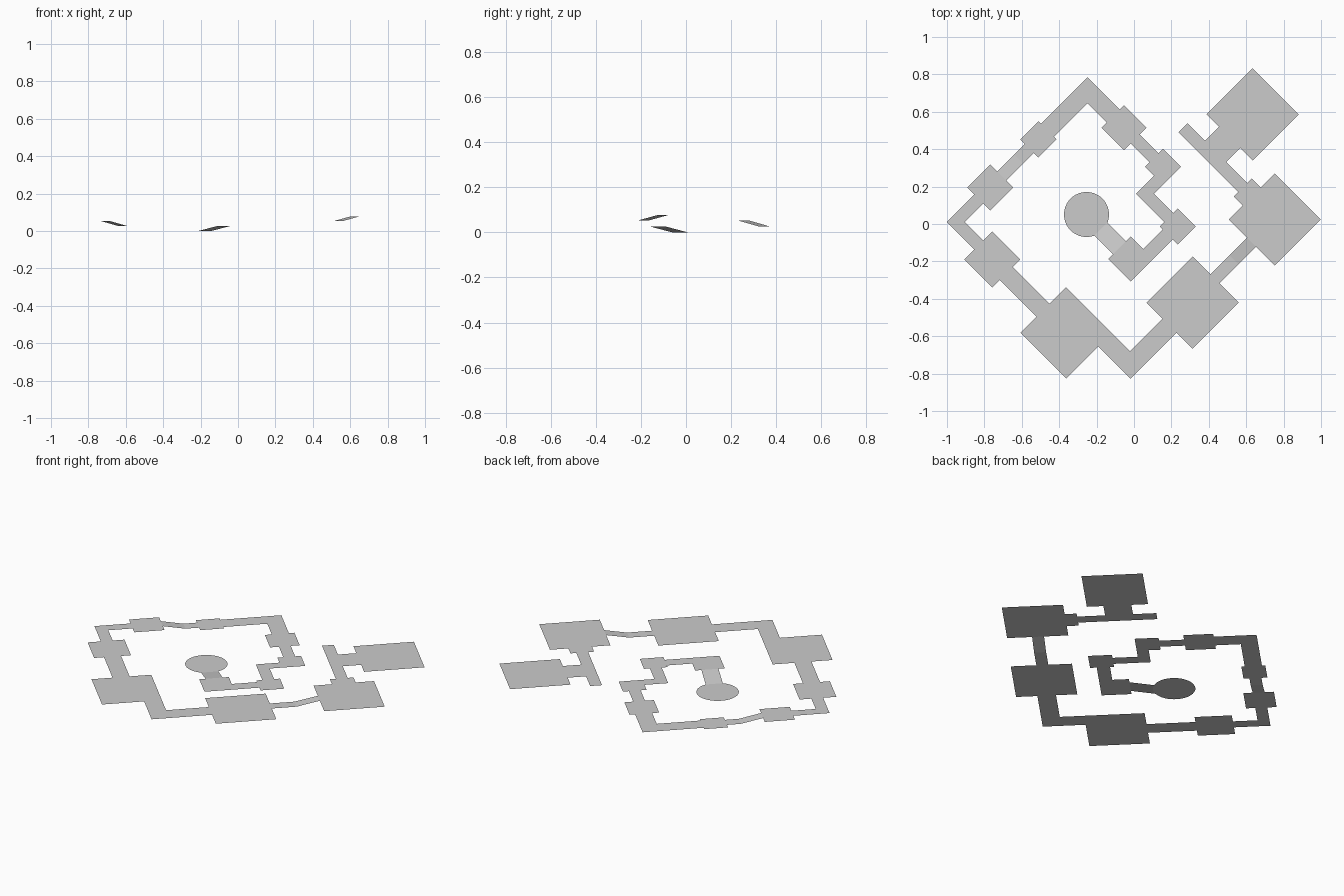
import bpy, math

if "Cube" in bpy.data.objects:
    bpy.data.objects.remove(bpy.data.objects["Cube"])

# Plan is drawn on a square grid (u, v), then turned 45 degrees and scaled
S = 374.0
STEP = 0.026          # height between floor levels


def place(u, v, z):
    return ((u - v) / S, (u + v) / S, z)


def make(name, pts):
    me = bpy.data.meshes.new(name)
    me.from_pydata(pts, [], [list(range(len(pts)))])
    ob = bpy.data.objects.new(name, me)
    bpy.context.collection.objects.link(ob)
    return ob


def room(name, u, v, h, level):
    z = level * STEP
    make(name, [place(u + i * h, v + j * h, z)
                for i, j in ((-1, -1), (1, -1), (1, 1), (-1, 1))])


def corridor(name, u0, u1, v0, v1, level):
    z = level * STEP
    make(name, [place(u0, v0, z), place(u1, v0, z),
                place(u1, v1, z), place(u0, v1, z)])


# Round starting floor
N, R = 64, 31.8
make("round_floor", [place(-38 + R * math.cos(2 * math.pi * i / N),
                           57 + R * math.sin(2 * math.pi * i / N), 0)
                     for i in range(N)])

# Square rooms: centre, half size, level
for i, (u, v, h, lv) in enumerate([
    (-38, -31.5, 22.5, 1), (41, -46, 18, 1), (86, 28, 18, 1),
    (86, 106, 22.5, 1), (-11, 180, 18, 1),
    (-107, 180, 23, 2), (-177, 106, 28, 2), (-176.5, -41, 45.5, 2),
    (-20, -137, 46, 2),
    (145, -136, 46, 3), (228, -9, 46, 3),
]):
    room(f"room_{i + 1}", u, v, h, lv)

# Flat corridors: u range, v range, level
for i, (u0, u1, v0, v1, lv) in enumerate([
    (-15.5, 23, -54, -34, 1),
    (32, 50, -28, 28, 1), (50, 68, 10, 28, 1),
    (77, 95, 46, 83.5, 1),
    (74, 100, 128.5, 193, 1), (7, 74, 167, 193, 1),
    (-50, -29, 171, 189, 1),
    (-185, -130, 171, 189, 2), (-185, -167, 134, 171, 2),
    (-190, -164, 4.5, 78, 2),
    (-158, -131, -151, -86.5, 2), (-131, -66, -151, -123, 2),
    (26, 64, -144.5, -126.5, 2),
    (127, 163, -90, -72, 3), (136, 154, -72, 47, 3),
    (154, 182, -30, 12, 3),
]):
    corridor(f"corridor_{i + 1}", u0, u1, v0, v1, lv)

# Sloping ramps between levels
make("ramp_lower", [place(-51, -9, STEP), place(-25, -9, STEP),
                    place(-25, 28, 0), place(-51, 28, 0)])


def ramp_u(name, u0, u1, v0, v1, lv0, lv1):
    make(name, [place(u0, v0, lv0 * STEP), place(u1, v0, lv1 * STEP),
                place(u1, v1, lv1 * STEP), place(u0, v1, lv0 * STEP)])


ramp_u("ramp_middle", -84, -50, 171, 189, 2, 1)
ramp_u("ramp_upper", 64, 99, -144.5, -126.5, 2, 3)
